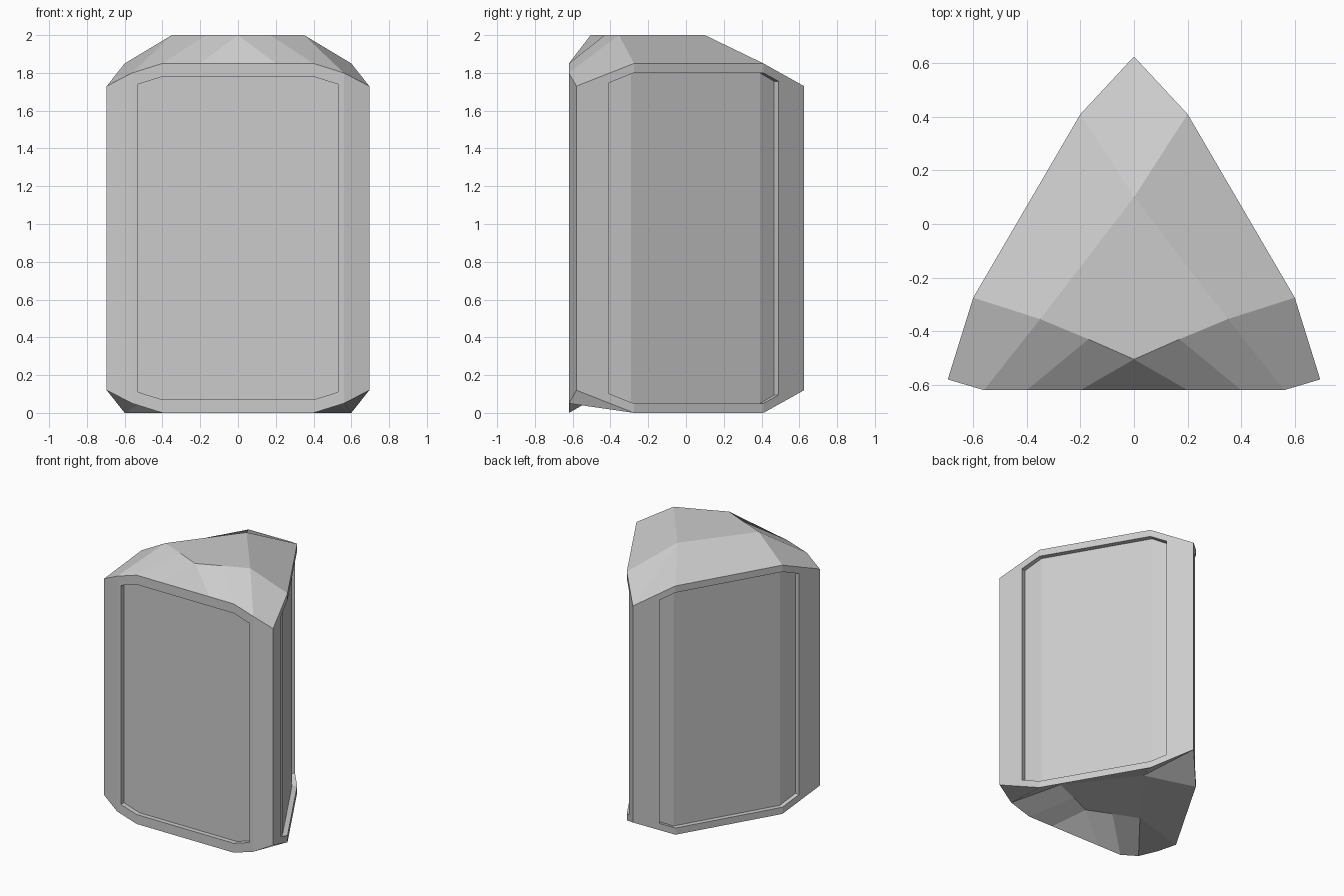
import bpy
import bmesh
from mathutils import Vector

if "Cube" in bpy.data.objects:
    bpy.data.objects.remove(bpy.data.objects["Cube"], do_unlink=True)

RIM_Z = 1.85
DEPTH = 0.035

# Key points of the right half, at the top
P = {
    "tip": (0, 0.625, 1.73), "back": (0.2, 0.41, RIM_Z),
    "side": (0.6, -0.275, RIM_Z), "corner": (0.695, -0.58, 1.73),
    "front": (0.56, -0.62, 1.80), "front_in": (0.4, -0.62, RIM_Z),
    "front_mid": (0.2, -0.62, RIM_Z),
    "ridge": (0, 0.1, 2), "shoulder": (0.35, -0.355, 2),
    "brow": (0.17, -0.43, 2), "peak": (0, -0.505, 2),
}
P = {name: Vector(co) for name, co in P.items()}

# Facets of one half of the cap
FACETS = [
    ("ridge", "shoulder", "brow", "peak"),
    ("back", "side", "shoulder", "ridge"),
    ("side", "corner", "front", "shoulder"),
    ("shoulder", "front", "front_in", "brow"),
    ("brow", "front_in", "front_mid", "peak"),
    ("ridge", "tip", "back"),
]

bm = bmesh.new()


def mirror(v):
    return Vector((-v.x, v.y, v.z))


def lower(v):
    """Matching point on the underside, which is hollowed to suit the cap."""
    return Vector((v.x, v.y, abs(RIM_Z - v.z)))


def add_face(points):
    bm.faces.new([bm.verts.new(p) for p in points])


def add_cap(place):
    for facet in FACETS:
        pts = [P[name] for name in facet]
        add_face([place(p) for p in pts])
        add_face([place(mirror(p)) for p in reversed(pts)])
    add_face([place(p) for p in
              (P["front_mid"], mirror(P["front_mid"]), P["peak"])])


def add_wall(columns, first, last, margin, flip=False):
    """Upright wall along columns, with a recessed panel from first to last."""
    def put(points):
        add_face([mirror(p) for p in points] if flip else points)

    # Inward direction at each column, from its neighbours
    panel_top = {}
    for i in range(first, last + 1):
        along = (columns[i + 1] - columns[i - 1])
        inward = Vector((-along.y, along.x, 0)).normalized()
        edge = columns[i] - Vector((0, 0, margin))
        panel_top[i] = (edge, edge + inward * DEPTH)

    for i in range(len(columns) - 1):
        a, b = columns[i], columns[i + 1]
        if i < first or i >= last:
            put([lower(a), lower(b), b, a])
            continue
        (ea, ia), (eb, ib) = panel_top[i], panel_top[i + 1]
        # Frame strip, step and panel, above and below
        for up in (True, False):
            side = (lambda v: v) if up else lower
            put([side(p) for p in (a, b, eb, ea)])
            put([side(p) for p in (ea, eb, ib, ia)])
        put([lower(ia), lower(ib), ib, ia])
    # Upright ends of the step
    for i in (first, last):
        e, n = panel_top[i]
        put([lower(e), lower(n), n, e])


# Cap and hollow underside
add_cap(lambda v: v)
add_cap(lower)

# Front wall
half = [P["corner"], P["front"], P["front"].lerp(P["front_in"], 0.19), P["front_in"]]
add_wall([mirror(p) for p in half] + half[::-1], 2, 5, 0.07)

# Two folded side walls
side_columns = [P["corner"], P["corner"].lerp(P["side"], 0.56), P["side"],
                P["back"], P["back"].lerp(P["tip"], 0.37), P["tip"]]
for flip in (False, True):
    add_wall(side_columns, 1, 4, 0.05, flip)

bmesh.ops.remove_doubles(bm, verts=bm.verts, dist=0.0005)
bmesh.ops.recalc_face_normals(bm, faces=bm.faces)

mesh = bpy.data.meshes.new("panelled_block")
bm.to_mesh(mesh)
bm.free()
block = bpy.data.objects.new("panelled_block", mesh)
bpy.context.collection.objects.link(block)

# Plain grey
grey = bpy.data.materials.new("light_grey")
grey.use_nodes = True
colour = (0.6, 0.6, 0.6, 1)
grey.diffuse_color = colour
grey.node_tree.nodes["Principled BSDF"].inputs["Base Color"].default_value = colour
mesh.materials.append(grey)
